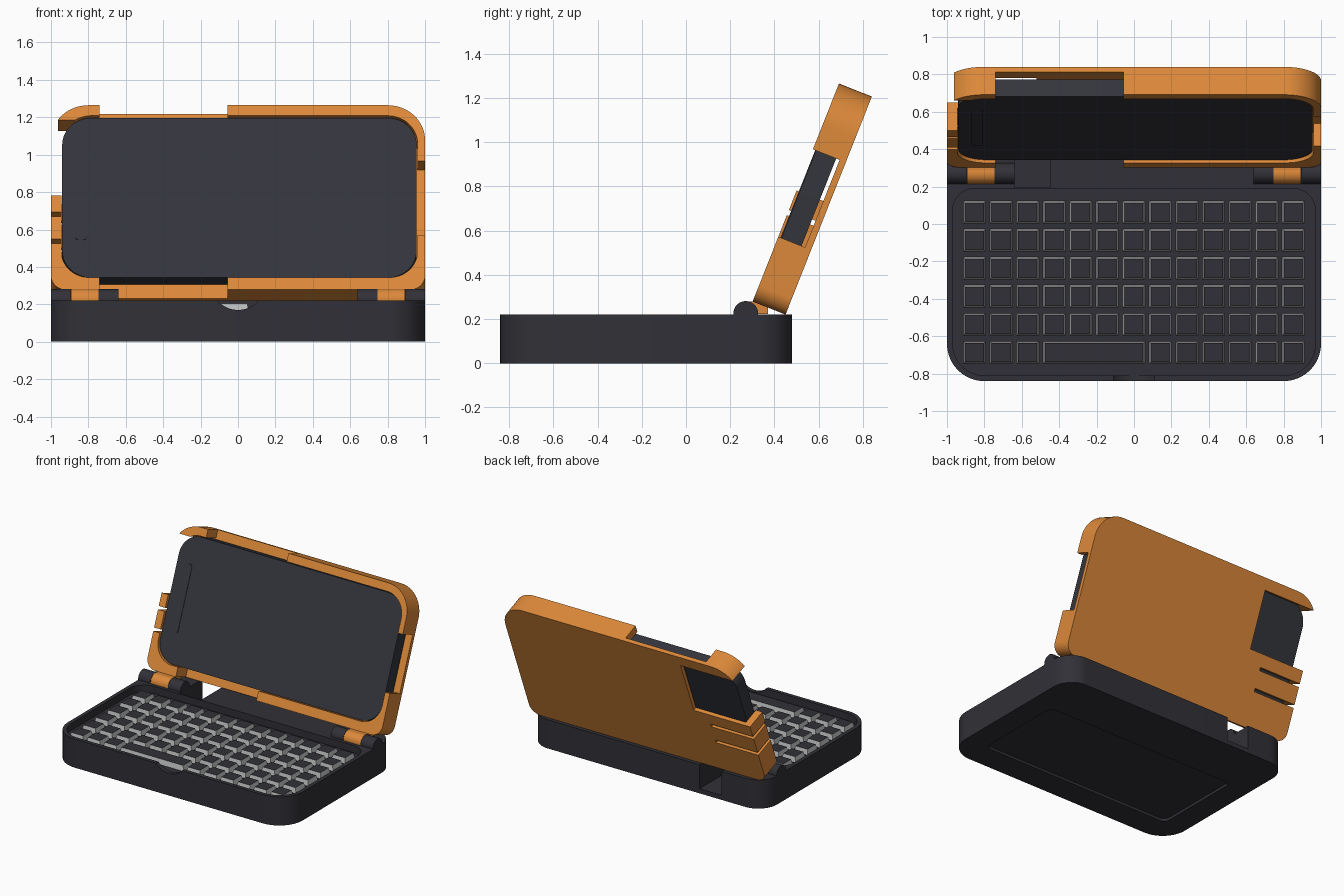
import bpy, bmesh, math
from mathutils import Matrix, Vector

if "Cube" in bpy.data.objects:
    bpy.data.objects.remove(bpy.data.objects["Cube"])


def material(name, rgb):
    m = bpy.data.materials.new(name)
    m.diffuse_color = (*rgb, 1)
    m.use_nodes = True
    m.node_tree.nodes["Principled BSDF"].inputs["Base Color"].default_value = m.diffuse_color
    return m


ORANGE = material("orange", (0.72, 0.25, 0.042))
DARK = material("charcoal", (0.030, 0.030, 0.038))
SCREEN = material("slate", (0.034, 0.036, 0.046))
GREY = material("light grey", (0.50, 0.51, 0.51))


def finish(bm, name, mat=None):
    bmesh.ops.recalc_face_normals(bm, faces=bm.faces)
    me = bpy.data.meshes.new(name)
    bm.to_mesh(me)
    bm.free()
    ob = bpy.data.objects.new(name, me)
    bpy.context.collection.objects.link(ob)
    if mat:
        me.materials.append(mat)
    return ob


def slab(name, x0, x1, y0, y1, z0, z1, r_low, r_high, mat=None, seg=14):
    """Rounded rectangle in x/y, extruded in z; radii for the y0 and y1 corners."""
    bm = bmesh.new()
    pts = []
    for cx, cy, r, start in ((x1 - r_low, y0 + r_low, r_low, -90), (x1 - r_high, y1 - r_high, r_high, 0),
                             (x0 + r_high, y1 - r_high, r_high, 90), (x0 + r_low, y0 + r_low, r_low, 180)):
        for i in range(seg + 1):
            a = math.radians(start + 90 * i / seg)
            pts.append((cx + r * math.cos(a), cy + r * math.sin(a), z0))
    face = bm.faces.new([bm.verts.new(p) for p in pts])
    ext = bmesh.ops.extrude_face_region(bm, geom=[face])
    bmesh.ops.translate(bm, vec=(0, 0, z1 - z0), verts=[g for g in ext["geom"] if isinstance(g, bmesh.types.BMVert)])
    return finish(bm, name, mat)


def add_box(bm, x0, x1, y0, y1, z0, z1):
    c = Vector(((x0 + x1) / 2, (y0 + y1) / 2, (z0 + z1) / 2))
    size = Matrix.Diagonal((x1 - x0, y1 - y0, z1 - z0, 1))
    return bmesh.ops.create_cube(bm, size=1, matrix=Matrix.Translation(c) @ size)["verts"]


def box(name, *dims, mat=None):
    bm = bmesh.new()
    add_box(bm, *dims)
    return finish(bm, name, mat)


def cylinder(name, centre, radius, length, axis, mat=None):
    bm = bmesh.new()
    rot = Matrix.Rotation(math.pi / 2, 4, "Y" if axis == "X" else "X")
    bmesh.ops.create_cone(bm, cap_ends=True, segments=48, radius1=radius, radius2=radius, depth=length,
                          matrix=Matrix.Translation(centre) @ rot)
    return finish(bm, name, mat)


def cut(ob, cutters):
    bpy.context.view_layer.objects.active = ob
    for c in cutters:
        mod = ob.modifiers.new("cut", "BOOLEAN")
        mod.operation = "DIFFERENCE"
        mod.solver = "EXACT"
        mod.object = c
        bpy.ops.object.modifier_apply(modifier=mod.name)
        bpy.data.objects.remove(c, do_unlink=True)
    mat = ob.data.materials[0]
    ob.data.materials.clear()
    ob.data.materials.append(mat)


# Lower body: keyboard tray, cable notch, thumb scoop, underside panel
body = slab("base_body", -1, 1, -0.84, 0.48, 0, 0.22, 0.2, 0.16, DARK)
cut(body, [
    slab("tray_cutter", -0.97, 0.97, -0.81, 0.19, 0.165, 0.4, 0.17, 0.12),
    box("notch_cutter", -0.64, -0.45, 0.195, 0.6, 0.035, 0.4),
    cylinder("scoop_cutter", (0, -0.84, 0.316), 0.146, 0.12, "Y"),
    slab("underside_cutter", -0.82, 0.82, -0.64, 0.07, -0.1, 0.02, 0.05, 0.05),
])

# Keys: tapered caps with grey sides and dark tops, one wide key in the front row
bm = bmesh.new()
PITCH_X, PITCH_Y, SIZE = 0.142, 0.15, 0.122


def add_key(cx, cy, width):
    verts = add_box(bm, cx - width / 2, cx + width / 2, cy - SIZE / 2, cy + SIZE / 2, 0.16, 0.205)
    for v in verts:
        if v.co.z > 0.19:
            v.co.x -= math.copysign(0.011, v.co.x - cx)
            v.co.y -= math.copysign(0.011, v.co.y - cy)


for row in range(6):
    for col in range(13):
        if row == 5 and 3 <= col <= 6:
            continue
        add_key(-0.853 + col * PITCH_X, 0.063 - row * PITCH_Y, SIZE)
add_key(-0.853 + 4.5 * PITCH_X, 0.063 - 5 * PITCH_Y, SIZE + 3 * PITCH_X)
keys = finish(bm, "keys", GREY)
keys.data.materials.append(DARK)
for p in keys.data.polygons:
    p.material_index = 1 if p.normal.z > 0.9 else 0

# Hinges: dark outer knuckles, orange middle knuckle with an arm to the lid
smooth = [body]
for side, s in (("left", -1), ("right", 1)):
    for part, a, b, mat in (("outer_knuckle", 0.895, 1.0, DARK), ("middle_knuckle", 0.747, 0.893, ORANGE),
                            ("inner_knuckle", 0.64, 0.745, DARK)):
        smooth.append(cylinder(f"{side}_{part}", (s * (a + b) / 2, 0.27, 0.225), 0.056, b - a, "X", mat))
    xs = sorted((s * 0.747, s * 0.893))
    box(f"{side}_hinge_arm", *xs, 0.27, 0.37, 0.222, 0.279, mat=ORANGE)

# Lid, modelled flat (y along its height, z from back to front), then tilted
lid = slab("lid_case", -1, 1, 0, 1.06, 0, 0.16, 0.08, 0.2, ORANGE)
cut(lid, [
    slab("cavity_cutter", -0.945, 0.96, 0.07, 1.0, 0.03, 0.3, 0.15, 0.16),
    box("camera_cutter", -1.1, -0.52, 0.54, 0.975, -0.1, 0.3),
    box("slot_low_cutter", -1.1, -0.64, 0.265, 0.29, -0.1, 0.3),
    box("slot_high_cutter", -1.1, -0.64, 0.42, 0.445, -0.1, 0.3),
    box("side_cutter", 0.9, 1.1, 0.315, 0.74, 0.03, 0.3),
    box("top_cutter", -0.74, -0.055, 0.95, 1.2, 0.03, 0.3),
    box("bottom_cutter", -0.74, -0.055, -0.1, 0.12, 0.03, 0.3),
])
phone = slab("screen_slab", -0.94, 0.955, 0.075, 0.993, 0.047, 0.145, 0.155, 0.155, SCREEN)
strip = slab("screen_side_strip", -0.87, -0.81, 0.29, 0.79, 0.144, 0.149, 0.02, 0.02, SCREEN, 4)
tilt = Matrix.Translation((0, 0.45, 0.22)) @ Matrix.Rotation(math.radians(90 - 21.6), 4, "X")
for ob in (lid, phone, strip):
    ob.data.transform(tilt)
smooth += [lid, phone]

# Smooth the rounded corners, keep edges sharp
for ob in bpy.context.scene.objects:
    ob.select_set(ob in smooth)
bpy.context.view_layer.objects.active = body
bpy.ops.object.shade_smooth_by_angle(angle=math.radians(30))
